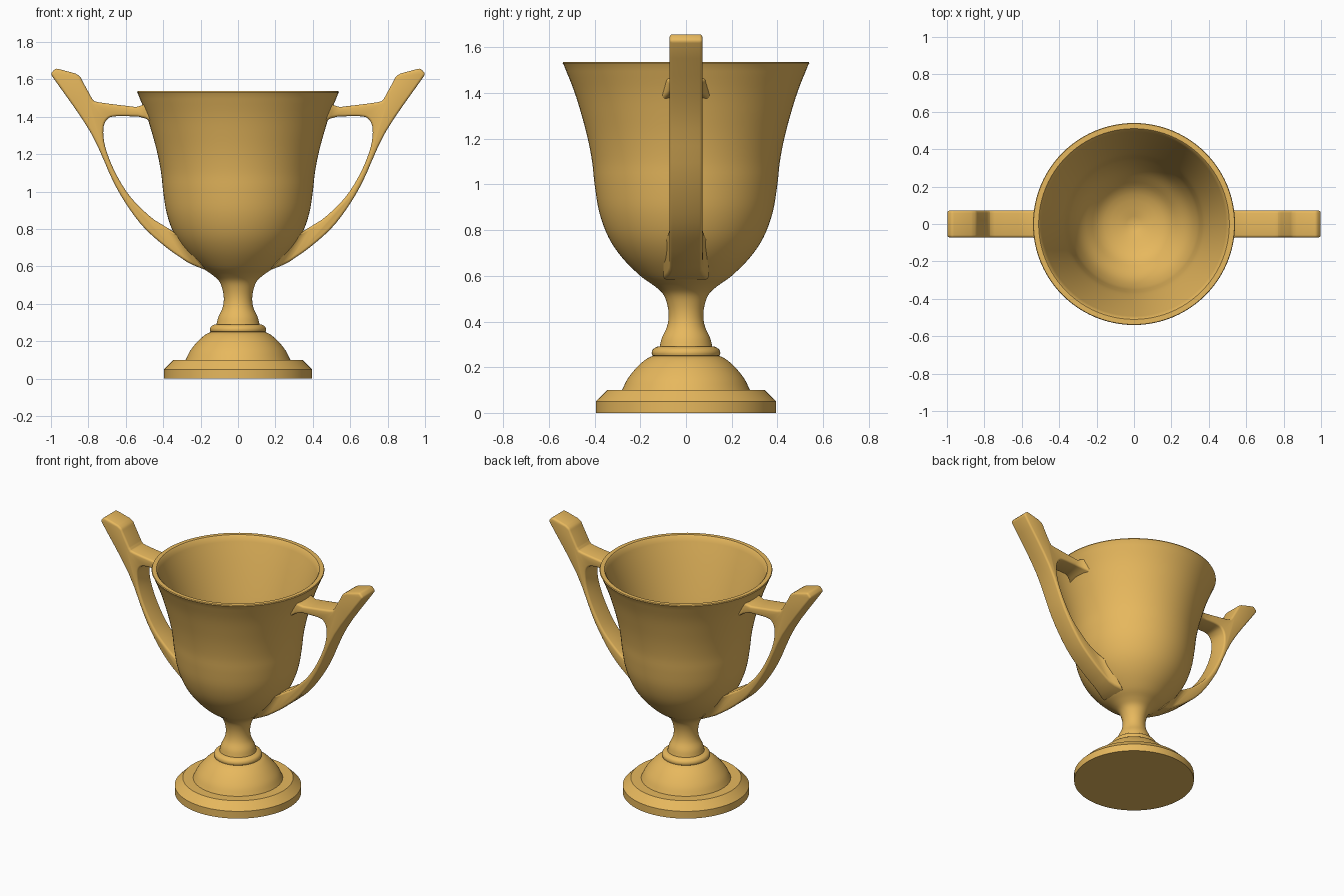
import bpy, bmesh, math
from mathutils import Vector

if "Cube" in bpy.data.objects:
    bpy.data.objects.remove(bpy.data.objects["Cube"])

gold = bpy.data.materials.new("gold")
gold.diffuse_color = (0.8, 0.48, 0.11, 1)
gold.use_nodes = True
gold.node_tree.nodes["Principled BSDF"].inputs["Base Color"].default_value = gold.diffuse_color


def smooth(points, steps=4):
    """Catmull-Rom curve through 2D points."""
    p = [Vector(q) for q in points]
    p = [p[0] * 2 - p[1]] + p + [p[-1] * 2 - p[-2]]
    out = []
    for i in range(1, len(p) - 2):
        a, b, c, d = p[i - 1:i + 3]
        for s in range(steps):
            t = s / steps
            out.append(0.5 * (2 * b + (c - a) * t + (2 * a - 5 * b + 4 * c - d) * t * t
                              + (3 * b - a - 3 * c + d) * t ** 3))
    return [(max(v.x, 0), v.y) for v in out] + [tuple(points[-1])]


def finish(name, bm, angle):
    bmesh.ops.recalc_face_normals(bm, faces=bm.faces)
    mesh = bpy.data.meshes.new(name)
    bm.to_mesh(mesh)
    bm.free()
    mesh.materials.append(gold)
    obj = bpy.data.objects.new(name, mesh)
    bpy.context.collection.objects.link(obj)
    bpy.ops.object.select_all(action='DESELECT')
    obj.select_set(True)
    bpy.context.view_layer.objects.active = obj
    bpy.ops.object.shade_smooth_by_angle(angle=math.radians(angle))
    return obj


def lathe(name, profile, segments=96):
    bm = bmesh.new()
    verts = [bm.verts.new((r, 0, z)) for r, z in profile]
    edges = [bm.edges.new(pair) for pair in zip(verts, verts[1:])]
    bmesh.ops.spin(bm, geom=verts + edges, cent=(0, 0, 0), axis=(0, 0, 1),
                   angle=math.tau, steps=segments)
    bmesh.ops.remove_doubles(bm, verts=bm.verts, dist=1e-4)
    return finish(name, bm, 30)


# Base: stepped plate, dome and collar
dome = smooth([(.28, .10), (.255, .15), (.215, .20), (.175, .235), (.145, .25)])
collar = smooth([(.148, .252), (.150, .265), (.143, .28), (.125, .29), (.115, .291)], 3)
lathe("base", [(0, 0), (.395, 0), (.395, .05), (.345, .10)] + dome + collar)

# Cup: stem, bowl, rim and hollow inside
outer = smooth([(.115, .291), (.105, .33), (.084, .375), (.076, .42), (.081, .47),
                (.10, .52), (.14, .557), (.20, .60), (.28, .68), (.34, .77), (.38, .88),
                (.40, 1.0), (.411, 1.1), (.43, 1.2), (.456, 1.3), (.49, 1.41), (.536, 1.525)])
rim = [(.540, 1.531), (.537, 1.537), (.51, 1.537)]
inner = smooth([(.503, 1.53), (.46, 1.40), (.415, 1.25), (.375, 1.1), (.358, 1.0),
                (.34, .89), (.30, .78), (.24, .70), (.16, .63), (0, .58)])
lathe("cup", outer + rim + inner)

# Handle outline in the xz plane, with widened rows where it meets the bowl
back = smooth([(.27, .622), (.39, .707), (.525, .833), (.655, 1.03), (.79, 1.32), (1.003, 1.63)])
top = [(.975, 1.66)] + smooth([(.87, 1.632), (.845, 1.615), (.83, 1.588), (.79, 1.515),
                               (.775, 1.492), (.745, 1.478), (.545, 1.452)], 3)
hole = smooth([(.535, 1.402), (.655, 1.403), (.70, 1.386), (.72, 1.335), (.71, 1.24),
               (.66, 1.11), (.578, .975), (.47, .867), (.40, .82)])
body = .072
outline = [(.17, .58, .105), (.23, .603, .08)] + [(x, z, body) for x, z in back + top]
k = len(outline)
outline += [(.51, 1.463, .08), (.492, 1.48, .085), (.452, 1.365, .12), (.495, 1.392, .085)]
outline += [(x, z, body) for x, z in hole] + [(.35, .79, .08), (.30, .745, .105)]
n = len(outline)
panels = [[0, 1, n - 2, n - 1], [1, 2, n - 3, n - 2],
          list(range(2, k)) + list(range(k + 4, n - 2)),
          [k - 1, k, k + 3, k + 4], [k, k + 1, k + 2, k + 3]]


def handle(name, side):
    bm = bmesh.new()
    front = [bm.verts.new((side * x, -w, z)) for x, z, w in outline]
    rear = [bm.verts.new((side * x, w, z)) for x, z, w in outline]
    for panel in panels:
        bm.faces.new([front[i] for i in panel])
        bm.faces.new([rear[i] for i in reversed(panel)])
    for i in range(n):
        j = (i + 1) % n
        bm.faces.new((front[i], rear[i], rear[j], front[j]))
    bmesh.ops.recalc_face_normals(bm, faces=bm.faces)
    # Round the long edges
    sharp = [e for e in bm.edges if e.calc_face_angle(0) > math.radians(50)]
    bmesh.ops.bevel(bm, geom=sharp, offset=.013, segments=3, profile=.5,
                    affect='EDGES', clamp_overlap=False)
    return finish(name, bm, 35)


for name, side in (("right_handle", 1), ("left_handle", -1)):
    handle(name, side)
